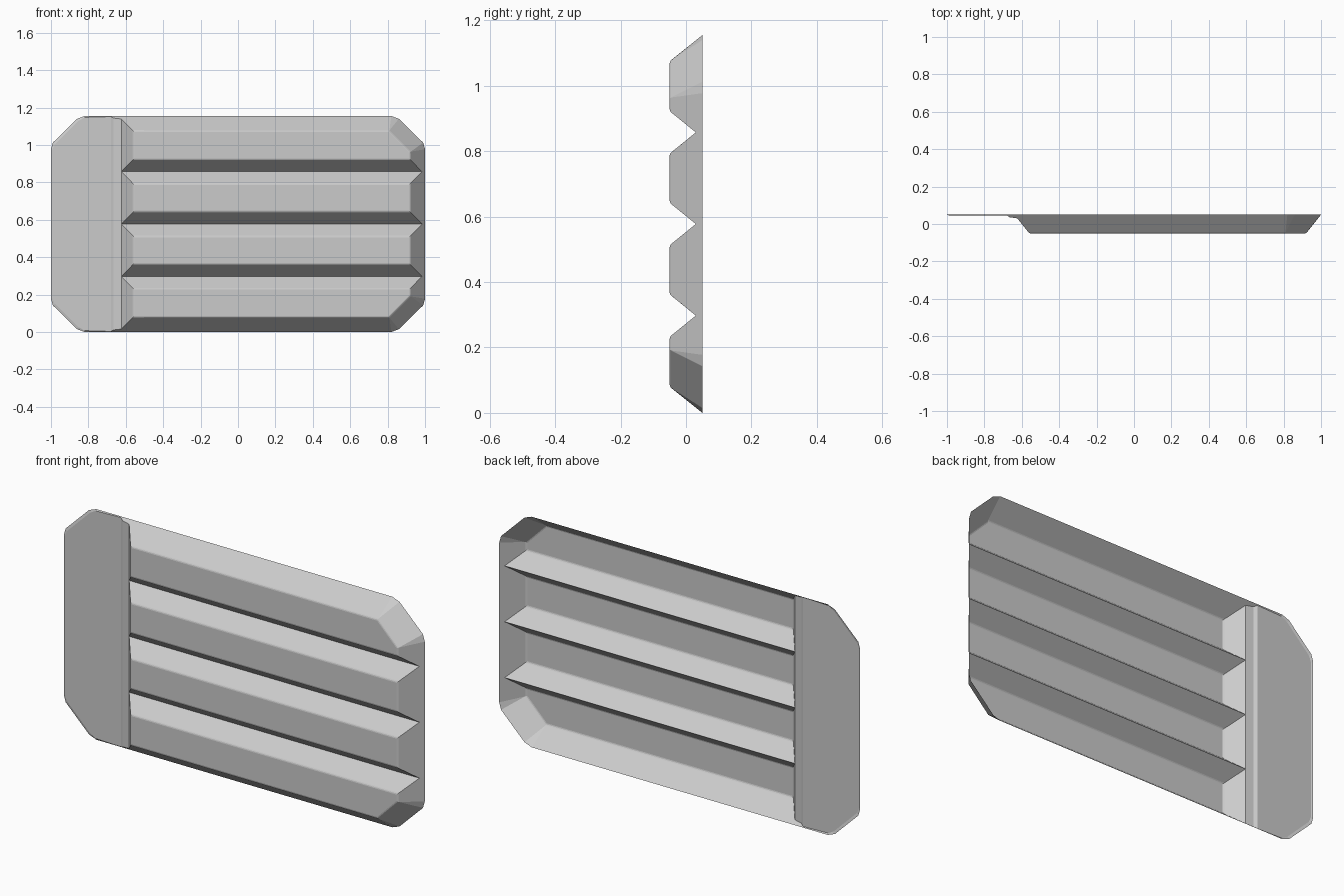
import bpy, bmesh

cube = bpy.data.objects.get("Cube")
if cube:
    bpy.data.objects.remove(cube)

HALF, BACK = 0.5775, 0.05      # half height, y of the back rim
TOP, VALLEY = 0.1, 0.02        # rise of ridge tops and valley floors
SLOPE = 0.8                    # wall run per unit of rise
PITCH, FLANK = 0.28, 0.065     # ridge spacing, flank width

grey = bpy.data.materials.new("plain grey")
grey.use_nodes = True
grey.diffuse_color = (0.6, 0.6, 0.6, 1)
grey.node_tree.nodes["Principled BSDF"].inputs["Base Color"].default_value = (0.6, 0.6, 0.6, 1)

bm = bmesh.new()


def face(*pts):
    """Add a face from (x, z, rise) points, turned toward the front."""
    f = bm.faces.new([bm.verts.new((x, BACK - h, z)) for x, z, h in pts])
    f.normal_update()
    if f.normal.y > 0:
        f.normal_flip()
    return f


def strip(outer, inner):
    """Bridge two open rows of points of equal length."""
    for i in range(len(outer) - 1):
        face(outer[i], outer[i + 1], inner[i + 1], inner[i])


def edge_z(h):
    return HALF - SLOPE * h


XL, XR = -0.56, 0.92                            # ends of the ridge tops
VL, VR = XL - SLOPE * (TOP - VALLEY), 1 - SLOPE * VALLEY

# Inner ridge of the upper half
lo, hi = FLANK, PITCH - FLANK
face((XL, lo, TOP), (XR, lo, TOP), (XR, hi, TOP), (XL, hi, TOP))
face((VL, 0, VALLEY), (VR, 0, VALLEY), (XR, lo, TOP), (XL, lo, TOP))
face((XL, hi, TOP), (XR, hi, TOP), (VR, PITCH, VALLEY), (VL, PITCH, VALLEY))
face((VL, 0, VALLEY), (XL, lo, TOP), (XL, hi, TOP), (VL, PITCH, VALLEY))
face((1, 0, 0), (1, PITCH, 0), (VR, PITCH, VALLEY), (XR, hi, TOP),
     (XR, lo, TOP), (VR, 0, VALLEY))

# Outer ridge with its chamfered corner
lo, hi = PITCH + FLANK, edge_z(TOP)
corner = [(1, 0.40, 0), (0.99, 0.435, 0), (0.86, 0.5625, 0), (0.82, HALF, 0)]
a, b = (XR, 0.385, TOP), (0.808, hi, TOP)
face((XL, lo, TOP), (XR, lo, TOP), a, b, (XL, hi, TOP))
face((VL, PITCH, VALLEY), (VR, PITCH, VALLEY), (XR, lo, TOP), (XL, lo, TOP))
face((VL, PITCH, VALLEY), (XL, lo, TOP), (XL, hi, TOP), (VL, edge_z(VALLEY), VALLEY))
face((1, PITCH, 0), corner[0], a, (XR, lo, TOP), (VR, PITCH, VALLEY))
face(corner[0], corner[1], a)
face(corner[1], corner[2], b, a)
face(corner[2], corner[3], b)
face(corner[3], (XL, HALF, 0), (XL, hi, TOP), b)

# Stepped ledge between the ridges and the flat tab
steps = [(XL, TOP), (VL, VALLEY), (-0.665, 0.014), (-0.68, 0.004)]
strip([(x, HALF, 0) for x, h in steps], [(x, edge_z(h), h) for x, h in steps])
face((VL, 0, VALLEY), (VL, PITCH, VALLEY), (VL, edge_z(VALLEY), VALLEY),
     (-0.665, edge_z(0.014), 0.014), (-0.665, 0, 0.014))
face((-0.665, 0, 0.014), (-0.665, edge_z(0.014), 0.014),
     (-0.68, edge_z(0.004), 0.004), (-0.68, 0, 0.004))

# Flat tab with a shallow rim
rim = [(-0.68, HALF, 0)] + [(-x, z, h) for x, z, h in reversed(corner)] + [(-1, 0, 0)]
flat = [(-0.68, edge_z(0.004), 0.004), (-0.82, 0.57, 0.004), (-0.852, 0.552, 0.004),
        (-0.979, 0.427, 0.004), (-0.991, 0.397, 0.004), (-0.991, 0, 0.004)]
strip(rim, flat)
face(*flat, (-0.68, 0, 0.004))

# Soften the edges of the ridge tops
bmesh.ops.remove_doubles(bm, verts=bm.verts, dist=1e-4)
crown = [e for e in bm.edges if all(abs(v.co.y - BACK + TOP) < 1e-4 for v in e.verts)]
bmesh.ops.bevel(bm, geom=crown, offset=0.006, segments=2, profile=0.5, affect='EDGES')

mesh = bpy.data.meshes.new("ribbed_panel")
bm.to_mesh(mesh)
bm.free()
mesh.materials.append(grey)
panel = bpy.data.objects.new("ribbed_panel", mesh)
panel.location.z = HALF
bpy.context.collection.objects.link(panel)

# Lower half
mirror = panel.modifiers.new("lower_half", 'MIRROR')
mirror.use_axis = (False, False, True)
mirror.merge_threshold = 0.0005
